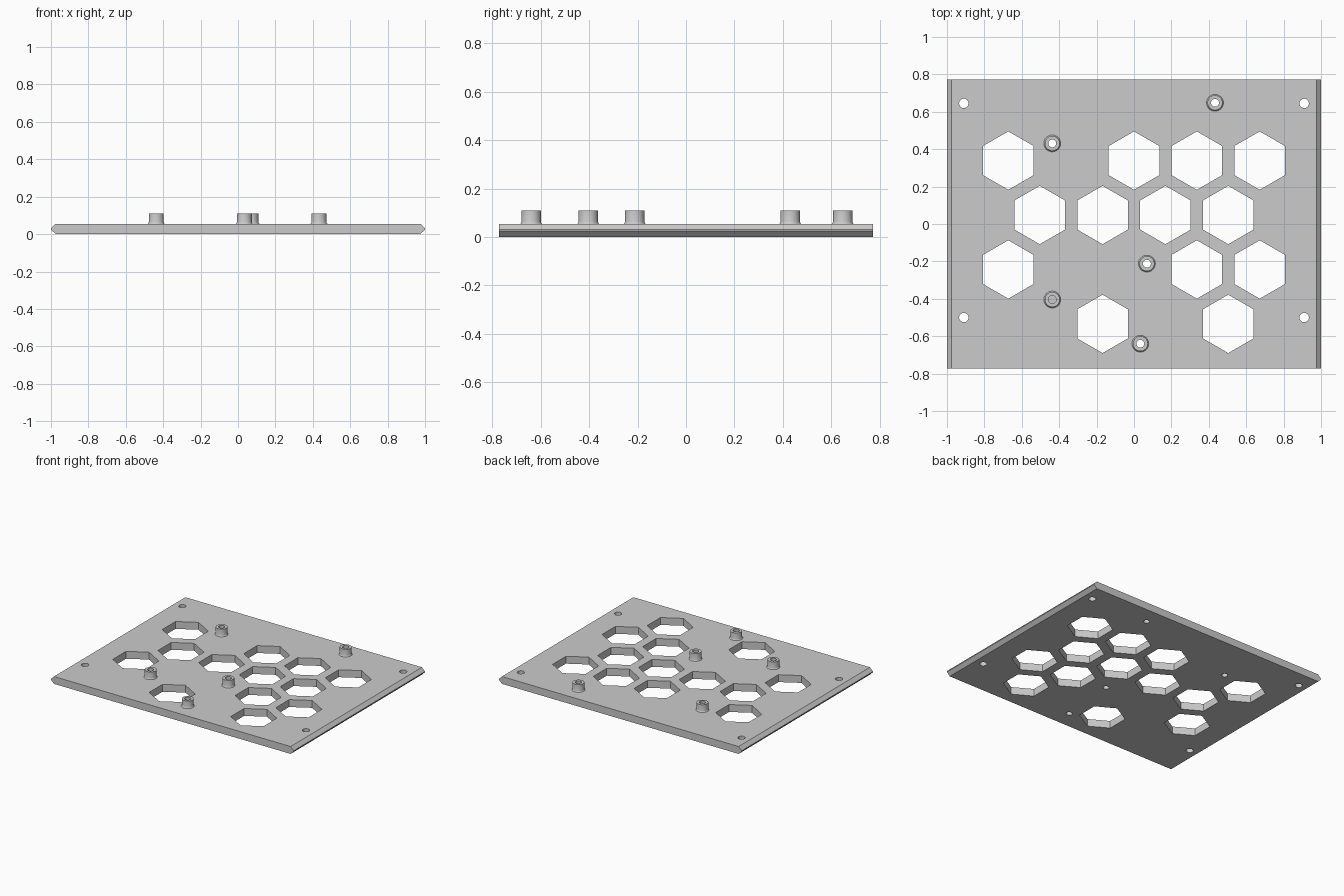
import bpy, bmesh, math

if "Cube" in bpy.data.objects:
    bpy.data.objects.remove(bpy.data.objects["Cube"])

HALF_X, HALF_Y, THICK, CHAMFER = 1.0, 0.773, 0.055, 0.025
PITCH = 0.336
ROW = PITCH * math.sin(math.radians(60))

grey = bpy.data.materials.new("light grey")
grey.use_nodes = True
colour = (0.6, 0.6, 0.6, 1)
grey.diffuse_color = colour
grey.node_tree.nodes["Principled BSDF"].inputs["Base Color"].default_value = colour


def make_object(name, bm):
    bmesh.ops.recalc_face_normals(bm, faces=bm.faces)
    mesh = bpy.data.meshes.new(name)
    bm.to_mesh(mesh)
    bm.free()
    mesh.materials.append(grey)
    obj = bpy.data.objects.new(name, mesh)
    bpy.context.collection.objects.link(obj)
    return obj


def add_prism(bm, x, y, radius, sides, turn=0.0):
    """Vertical prism that passes right through the plate."""
    ring = [2 * math.pi * i / sides + turn for i in range(sides)]
    low = [bm.verts.new((x + radius * math.cos(a), y + radius * math.sin(a), -0.1)) for a in ring]
    base = bm.faces.new(low)
    top = bmesh.ops.extrude_face_region(bm, geom=[base])["geom"]
    verts = [v for v in top if isinstance(v, bmesh.types.BMVert)]
    bmesh.ops.translate(bm, verts=verts, vec=(0, 0, 0.3))


# Plate: a profile with pointed side edges, extruded front to back
mid = THICK / 2
inner = HALF_X - CHAMFER
half = [(inner, 0), (HALF_X, mid - 0.003), (HALF_X, mid + 0.003), (inner, THICK)]
profile = half + [(-x, z) for x, z in reversed(half)]
bm = bmesh.new()
front = bm.faces.new([bm.verts.new((x, -HALF_Y, z)) for x, z in profile])
extruded = bmesh.ops.extrude_face_region(bm, geom=[front])["geom"]
bmesh.ops.translate(bm, verts=[v for v in extruded if isinstance(v, bmesh.types.BMVert)],
                    vec=(0, 2 * HALF_Y, 0))
plate = make_object("plate", bm)

# Cutters: hexagon windows, corner screw holes and standoff bores
hex_rows = [
    (1, (-2, 0, 1, 2)),
    (0, (-1.5, -0.5, 0.5, 1.5)),
    (-1, (-2, 1, 2)),
    (-2, (-0.5, 1.5)),
]
# Position of each standoff and whether its bore goes through the plate
standoffs = [
    (0.433, 0.648, True), (-0.437, 0.431, True), (0.069, -0.212, True),
    (-0.437, -0.404, False), (0.034, -0.64, True),
]
BORE = 0.021
cut = bmesh.new()
for row, columns in hex_rows:
    for column in columns:
        add_prism(cut, column * PITCH, 0.048 + row * ROW, 0.156, 6, math.pi / 6)
for x in (-0.91, 0.91):
    for y in (-0.5, 0.645):
        add_prism(cut, x, y, 0.025, 32)
for x, y, through in standoffs:
    if through:
        add_prism(cut, x, y, BORE, 32)
cutter = make_object("hole_cutter", cut)

boolean = plate.modifiers.new("holes", "BOOLEAN")
boolean.operation = "DIFFERENCE"
boolean.solver = "EXACT"
boolean.object = cutter
bpy.context.view_layer.objects.active = plate
plate.select_set(True)
bpy.ops.object.modifier_apply(modifier=boolean.name)
bpy.data.objects.remove(cutter)


# Standoffs: hollow posts with a small flare at the foot
def add_standoff(name, x, y):
    outline = [(BORE, THICK), (0.045, THICK), (0.042, 0.058), (0.04, 0.064),
               (0.04, 0.11), (BORE, 0.11)]
    bm = bmesh.new()
    steps = 32
    rings = []
    for i in range(steps):
        a = 2 * math.pi * i / steps
        rings.append([bm.verts.new((r * math.cos(a), r * math.sin(a), z)) for r, z in outline])
    count = len(outline)
    for i in range(steps):
        here, after = rings[i], rings[(i + 1) % steps]
        for j in range(count):
            k = (j + 1) % count
            if j:  # the underside rests on the plate and stays open
                bm.faces.new((here[j], after[j], after[k], here[k]))
    # close the bore wall is the last profile segment
    post = make_object(name, bm)
    post.location = (x, y, 0)
    return post


posts = [add_standoff(f"standoff_{i + 1}", x, y) for i, (x, y, _) in enumerate(standoffs)]

# Smooth round walls, keep real edges sharp
for obj in [plate] + posts:
    bpy.ops.object.select_all(action="DESELECT")
    obj.select_set(True)
    bpy.context.view_layer.objects.active = obj
    bpy.ops.object.shade_smooth_by_angle(angle=math.radians(30))
